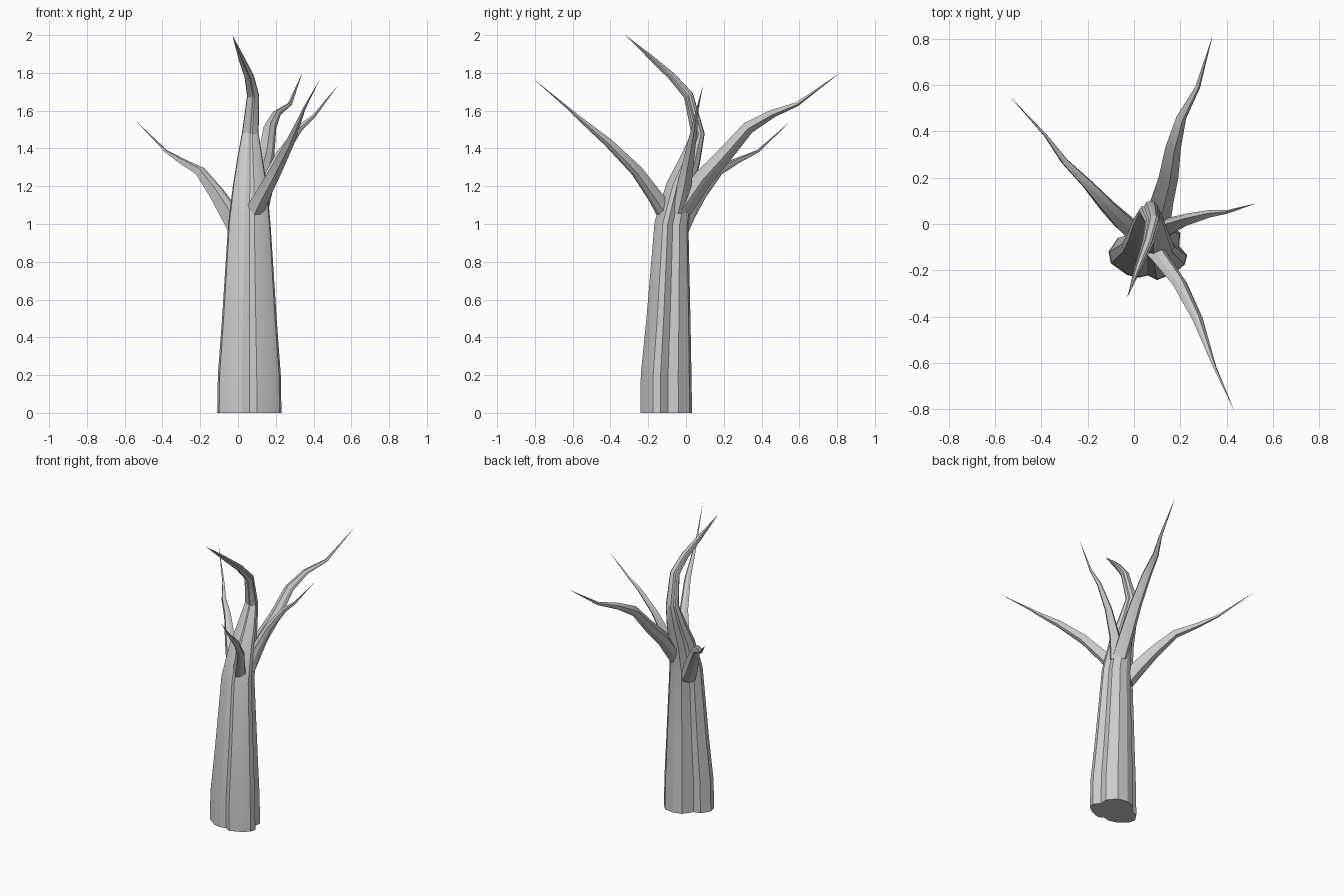
import bpy, bmesh, math
from mathutils import Vector

# Lobed trunk outline, relative to the trunk axis at the base
BARK = [(-.17, -.01), (-.16, -.06), (-.09, -.11), (-.04, -.122), (0, -.112),
        (.04, -.132), (.11, -.105), (.16, -.065), (.17, -.025), (.135, .015),
        (.14, .07), (.09, .13), (.02, .142), (-.04, .125), (-.085, .06), (-.13, .05)]
# Ridged outline for the branches, unit radius
TWIG = [(math.cos(i * math.tau / 8) * r, math.sin(i * math.tau / 8) * r)
        for i, r in enumerate((1, .85, 1, .9, 1.05, .7, 1, .9))]


def limb(name, outline, path):
    """Loft the outline along (x, y, z, scale) points, ending in a pointed tip."""
    bm = bmesh.new()
    pts = [Vector(p[:3]) for p in path]
    rings = []
    for i, p in enumerate(path[:-1]):
        if i == 0:
            t = pts[1] - pts[0]
        else:
            t = (pts[i] - pts[i - 1]).normalized() + (pts[i + 1] - pts[i]).normalized()
        q = Vector((0, 0, 1)).rotation_difference(t)
        rings.append([bm.verts.new(pts[i] + q @ Vector((x * p[3], y * p[3], 0)))
                      for x, y in outline])
    n = len(outline)
    for a, b in zip(rings, rings[1:]):
        for k in range(n):
            m = (k + 1) % n
            bm.faces.new((a[k], a[m], b[m], b[k]))
    tip = bm.verts.new(pts[-1])
    for k in range(n):
        bm.faces.new((rings[-1][k], rings[-1][(k + 1) % n], tip))
    bm.faces.new(rings[0][::-1])
    bmesh.ops.recalc_face_normals(bm, faces=bm.faces)
    me = bpy.data.meshes.new(name)
    bm.to_mesh(me)
    bm.free()
    ob = bpy.data.objects.new(name, me)
    bpy.context.collection.objects.link(ob)
    bpy.ops.object.select_all(action='DESELECT')
    ob.select_set(True)
    bpy.context.view_layer.objects.active = ob
    bpy.ops.object.shade_smooth_by_angle(angle=math.radians(25))
    return ob


# Trunk, bending back and then forward to its tip
limb("trunk", BARK, [
    (.06, -.11, 0, 1), (.06, -.11, .2, .98), (.06, -.097, .5, .85),
    (.06, -.08, 1.0, .66), (.063, -.035, 1.2, .53), (.063, .02, 1.34, .4),
    (.065, .062, 1.48, .26), (.08, .012, 1.68, .19), (.06, -.075, 1.78, .15),
    (.02, -.18, 1.875, .1), (-.03, -.32, 2.0, 0)])

# Four branches
limb("branch_left", TWIG, [
    (.02, -.05, .95, .055), (-.04, .0, 1.05, .05), (-.11, .07, 1.16, .04),
    (-.2, .17, 1.28, .027), (-.3, .27, 1.335, .017), (-.38, .38, 1.385, .008),
    (-.54, .555, 1.545, 0)])
limb("branch_back", TWIG, [
    (.1, -.02, 1.08, .055), (.12, .09, 1.24, .05), (.15, .2, 1.36, .042),
    (.17, .33, 1.51, .033), (.205, .46, 1.585, .022), (.275, .59, 1.635, .011),
    (.34, .815, 1.8, 0)])
limb("branch_front", TWIG, [
    (.08, -.1, 1.05, .05), (.125, -.16, 1.14, .04), (.2, -.26, 1.28, .032),
    (.275, -.41, 1.43, .023), (.33, -.565, 1.56, .011), (.35, -.62, 1.61, .007),
    (.435, -.81, 1.77, 0)])
limb("branch_right", TWIG, [
    (.11, -.04, 1.07, .05), (.15, -.01, 1.2, .038), (.23, .02, 1.37, .026),
    (.33, .045, 1.51, .016), (.405, .053, 1.575, .008), (.53, .09, 1.735, 0)])
